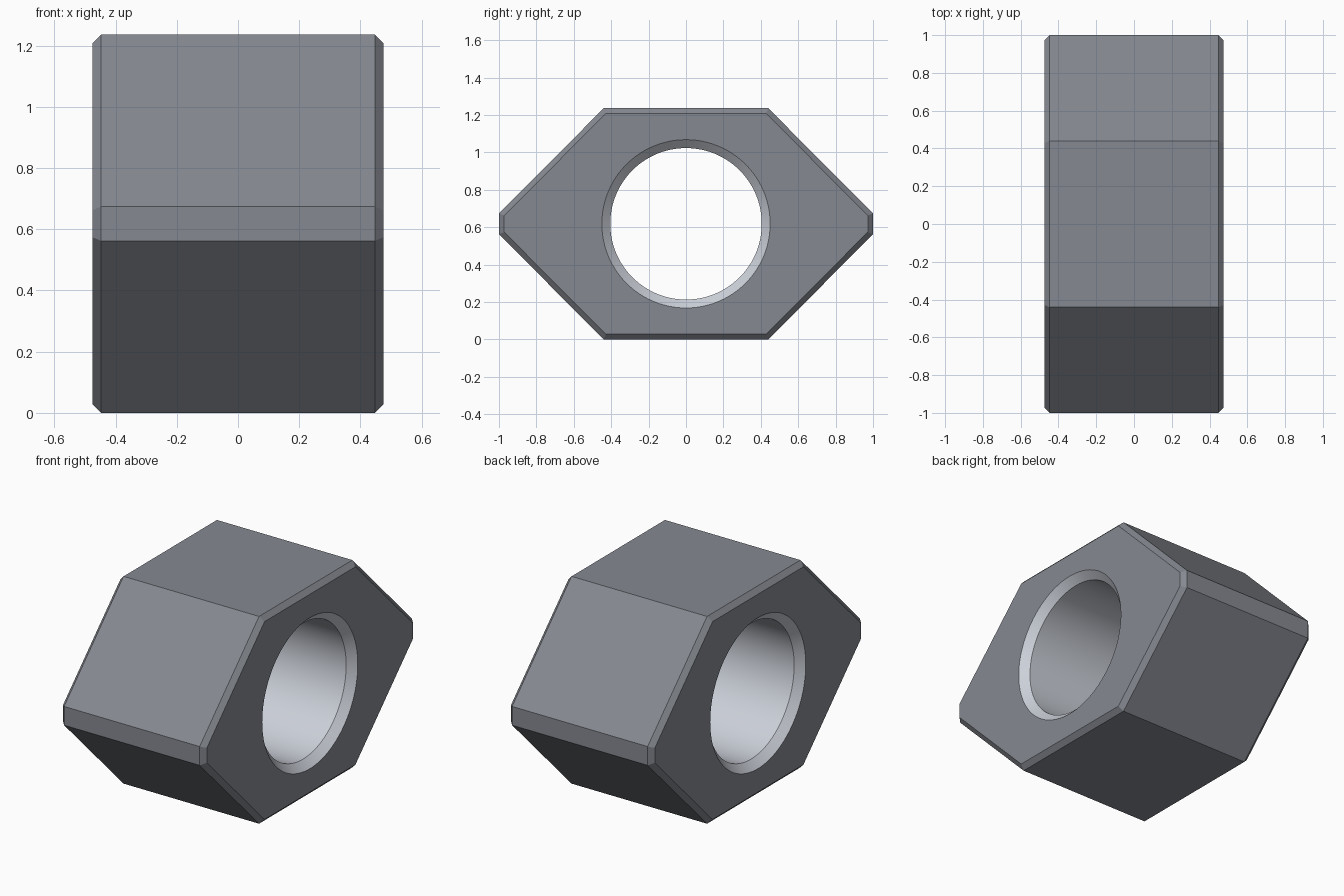
import bpy, bmesh
from math import cos, sin, tan, pi

if "Cube" in bpy.data.objects:
    bpy.data.objects.remove(bpy.data.objects["Cube"])

HALF_X, CHAMFER, MID_Z = 0.475, 0.028, 0.618
BORE_R, BORE_CHAMFER, SIDES = 0.405, 0.045, 96


def outline(inset):
    """Eight-sided nut outline in y and z, inset evenly from the flats."""
    m = inset * tan(pi / 8)
    a, b = 0.44 - m, 0.056 - m
    y, z = 1 - inset, MID_Z - inset
    return [(y, -b), (y, b), (a, z), (-a, z), (-y, b), (-y, -b), (-a, -z), (a, -z)]


def circle(r):
    return [(r * cos(2 * pi * i / SIDES), r * sin(2 * pi * i / SIDES)) for i in range(SIDES)]


def material(name, color):
    mat = bpy.data.materials.new(name)
    mat.diffuse_color = (*color, 1)
    mat.use_nodes = True
    mat.node_tree.nodes["Principled BSDF"].inputs["Base Color"].default_value = mat.diffuse_color
    return mat


bm = bmesh.new()


def loft(sections, slot):
    """Join a series of (x, points) rings with quads; return end ring vertices."""
    rings = [[bm.verts.new((x, y, z + MID_Z)) for y, z in pts] for x, pts in sections]
    for r0, r1 in zip(rings, rings[1:]):
        n = len(r0)
        for i in range(n):
            j = (i + 1) % n
            bm.faces.new((r0[i], r0[j], r1[j], r1[i])).material_index = slot
    return rings[0], rings[-1]


# Outer flats with chamfered rims
outer = loft([(-HALF_X, outline(CHAMFER)), (-HALF_X + CHAMFER, outline(0)),
              (HALF_X - CHAMFER, outline(0)), (HALF_X, outline(CHAMFER))], 0)

# Round bore with countersunk mouths
lip = HALF_X - BORE_CHAMFER
bore = loft([(-HALF_X, circle(BORE_R + BORE_CHAMFER)), (-lip, circle(BORE_R)),
             (lip, circle(BORE_R)), (HALF_X, circle(BORE_R + BORE_CHAMFER))], 1)

# Flat end faces between outline and bore
for side, x in enumerate((-1, 1)):
    edges = [bm.edges.get((ring[i - 1], ring[i]))
             for ring in (outer[side], bore[side]) for i in range(len(ring))]
    fill = bmesh.ops.triangle_fill(bm, use_beauty=True, use_dissolve=False,
                                   edges=edges, normal=(x, 0, 0))
    for item in fill["geom"]:
        if isinstance(item, bmesh.types.BMFace):
            item.material_index = 0

bmesh.ops.recalc_face_normals(bm, faces=bm.faces[:])
mesh = bpy.data.meshes.new("chamfered_nut")
bm.to_mesh(mesh)
bm.free()
# Dark body, lighter machined bore
mesh.materials.append(material("dark_steel", (0.235, 0.25, 0.28)))
mesh.materials.append(material("bright_steel", (0.60, 0.63, 0.69)))
nut = bpy.data.objects.new("chamfered_nut", mesh)
bpy.context.collection.objects.link(nut)

# Smooth bore, crisp edges
bpy.context.view_layer.objects.active = nut
nut.select_set(True)
bpy.ops.object.shade_smooth_by_angle(angle=pi / 6)
